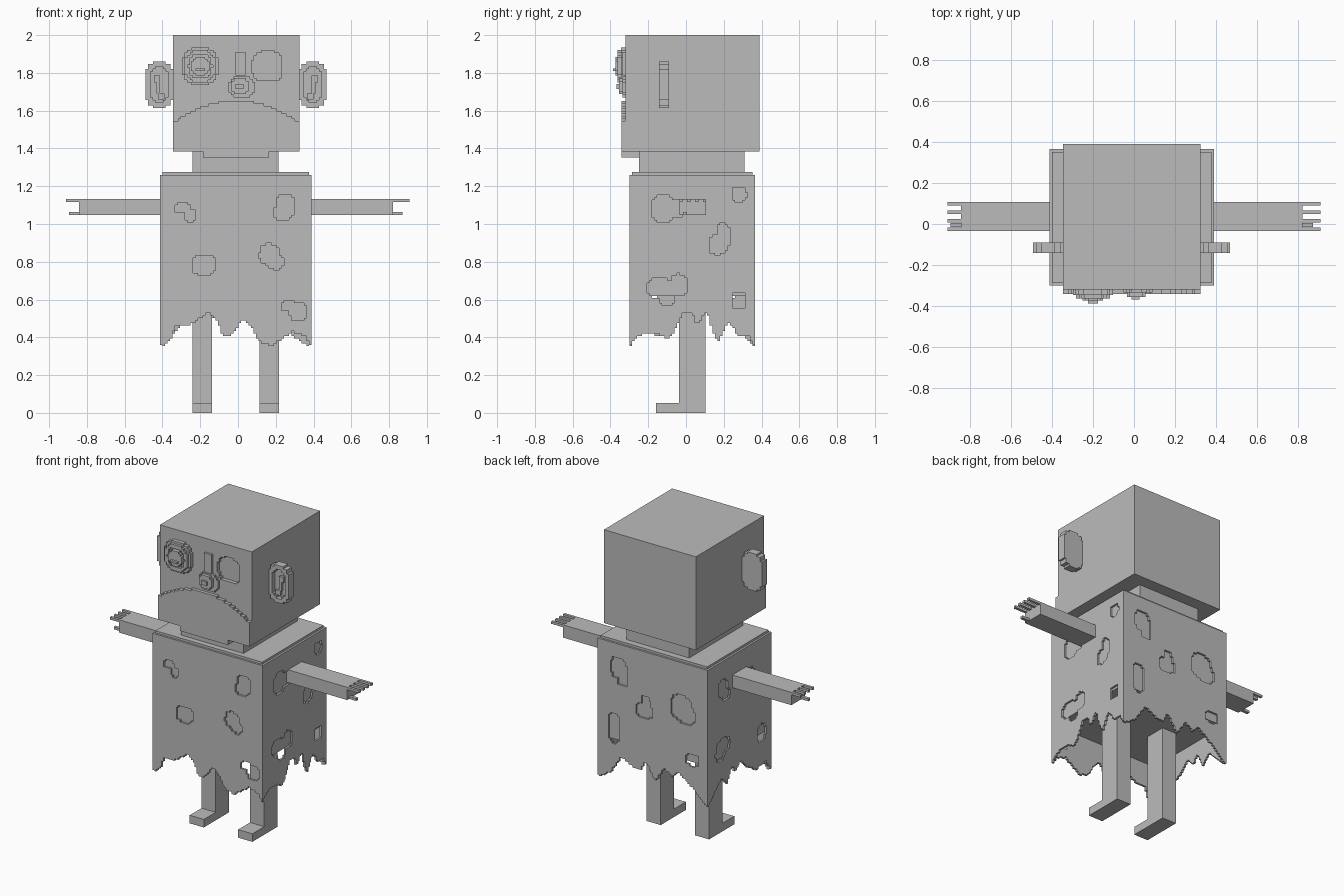
import bpy, bmesh
from mathutils import Vector

old = bpy.data.objects.get("Cube")
if old:
    bpy.data.objects.remove(old, do_unlink=True)

PIXEL = 0.0133
grey = bpy.data.materials.new("plain_grey")
grey.use_nodes = True
grey.diffuse_color = (0.5, 0.5, 0.5, 1)
grey.node_tree.nodes["Principled BSDF"].inputs["Base Color"].default_value = (0.5, 0.5, 0.5, 1)


def finish(name, bm):
    bmesh.ops.recalc_face_normals(bm, faces=bm.faces)
    mesh = bpy.data.meshes.new(name)
    bm.to_mesh(mesh)
    bm.free()
    mesh.materials.append(grey)
    obj = bpy.data.objects.new(name, mesh)
    bpy.context.collection.objects.link(obj)
    return obj


def box(name, xs, ys, zs):
    bm = bmesh.new()
    bmesh.ops.create_cube(bm, size=1)
    for v in bm.verts:
        v.co = Vector([r[0] if c < 0 else r[1] for c, r in zip(v.co, (xs, ys, zs))])
    return finish(name, bm)


def slab(name, axis, depth, us, vs, keep):
    """Sheet of square pixels, kept by a rule and extruded along an axis."""
    nu = max(1, round((us[1] - us[0]) / PIXEL))
    nv = max(1, round((vs[1] - vs[0]) / PIXEL))
    du, dv = (us[1] - us[0]) / nu, (vs[1] - vs[0]) / nv
    bm, grid = bmesh.new(), {}

    def corner(i, j):
        if (i, j) not in grid:
            u, v = us[0] + i * du, vs[0] + j * dv
            grid[i, j] = bm.verts.new((u, depth[0], v) if axis == "y" else (depth[0], u, v))
        return grid[i, j]

    for i in range(nu):
        for j in range(nv):
            if keep(us[0] + (i + 0.5) * du, vs[0] + (j + 0.5) * dv):
                bm.faces.new([corner(i, j), corner(i + 1, j), corner(i + 1, j + 1), corner(i, j + 1)])
    bmesh.ops.recalc_face_normals(bm, faces=bm.faces)
    out = bmesh.ops.extrude_face_region(bm, geom=bm.faces[:], use_keep_orig=True)
    move = depth[1] - depth[0]
    offset = (0, move, 0) if axis == "y" else (move, 0, 0)
    bmesh.ops.translate(bm, vec=offset, verts=[e for e in out["geom"] if isinstance(e, bmesh.types.BMVert)])
    bmesh.ops.recalc_face_normals(bm, faces=bm.faces)
    bmesh.ops.dissolve_limit(bm, angle_limit=0.01, verts=bm.verts, edges=bm.edges)
    return finish(name, bm)


def oval(cu, cv, ru, rv, power=2.4):
    return lambda u, v: (abs(u - cu) / ru) ** power + (abs(v - cv) / rv) ** power <= 1


def oval_slab(name, depth, cu, cv, ru, rv, inner=None, power=2.4):
    shape = oval(cu, cv, ru, rv, power)
    return slab(name, "y", depth, (cu - ru, cu + ru), (cv - rv, cv + rv),
                lambda u, v: shape(u, v) and not (inner and inner(u, v)))


def cloth(name, axis, depth, us, hem, holes):
    """Ragged cloth panel with a torn hem and worn holes."""
    tests = [oval(*h) for h in holes]

    def keep(u, v):
        for (a, za), (b, zb) in zip(hem, hem[1:]):
            if a <= u <= b and v < za + (zb - za) * (u - a) / (b - a):
                return False
        return not any(t(u, v) for t in tests)
    return slab(name, axis, depth, us, (0.355, 1.26), keep)


# Torso and neck
box("torso", (-0.40, 0.377), (-0.287, 0.352), (0.62, 1.275))
box("neck", (-0.24, 0.215), (-0.25, 0.31), (1.27, 1.39))

# Torn cloth panels
front_hem = [(-0.41, .35), (-.36, .38), (-.33, .46), (-.24, .47), (-.16, .53), (-.11, .49), (-.09, .43),
             (-.055, .40), (0, .46), (.03, .49), (.08, .44), (.11, .38), (.18, .355), (.24, .40),
             (.29, .43), (.36, .41), (.38, .35)]
back_hem = [(-.41, .35), (-.32, .44), (-.27, .48), (-.2, .53), (-.15, .49), (-.1, .53), (-.03, .43),
            (.04, .54), (.08, .47), (.13, .48), (.22, .52), (.29, .41), (.38, .35)]
left_hem = [(-.31, .35), (-.25, .41), (-.18, .43), (-.09, .39), (-.05, .45), (-.01, .53), (.03, .53),
            (.06, .46), (.11, .54), (.15, .41), (.17, .38), (.22, .48), (.28, .41), (.33, .41), (.37, .35)]
right_hem = [(-.31, .35), (-.24, .43), (-.15, .41), (-.05, .47), (.02, .54), (.07, .48), (.11, .54),
             (.16, .43), (.22, .5), (.29, .42), (.37, .35)]
cloth("cloth_front", "y", (-.30, -.287), (-.40, .377), front_hem,
      [(-.295, 1.085, .04, .03), (-.25, 1.045, .03, .035), (.25, 1.09, .05, .065), (.22, 1.06, .035, .04),
       (-.18, .785, .065, .055), (.165, .84, .05, .055), (.2, .80, .04, .04),
       (.27, .565, .04, .03), (.32, .535, .045, .05)])
cloth("cloth_back", "y", (.352, .365), (-.40, .377), back_hem,
      [(.24, 1.1, .06, .07), (.21, 1.04, .04, .05), (.27, .70, .045, .1), (.05, .87, .065, .05),
       (.04, .92, .035, .05), (-.22, .96, .08, .085), (-.25, .92, .07, .06), (-.3, .64, .05, .04)])
cloth("cloth_left", "x", (.377, .39), (-.287, .352), left_hem,
      [(-.12, 1.08, .06, .075), (-.06, 1.08, .06, .05), (.28, 1.155, .04, .04), (.195, .93, .035, .075),
       (.17, .89, .05, .05), (-.14, .66, .065, .055), (-.04, .675, .045, .06), (-.1, .6, .045, .03),
       (.28, .595, .038, .045)])
cloth("cloth_right", "x", (-.413, -.40), (-.287, .352), right_hem,
      [(.2, 1.08, .05, .06), (.17, 1.03, .04, .04), (-.09, 1.04, .04, .07), (-.2, .635, .045, .06),
       (.2, .70, .07, .05), (.23, .66, .05, .05)])
# Cloth corner strips
for side, xs in (("left", (.377, .39)), ("right", (-.413, -.40))):
    box("cloth_corner_front_" + side, xs, (-.30, -.287), (.36, 1.26))
    box("cloth_corner_back_" + side, xs, (.352, .365), (.36, 1.26))

# Head with a hollow left eye socket in its face
socket = oval(.155, 1.835, .08, .08, 3)
box("head", (-.345, .325), (-.295, .39), (1.385, 2))
slab("face", "y", (-.32, -.295), (-.345, .325), (1.385, 2), lambda u, v: not socket(u, v))

# Large right eye in stepped rings
eye = (-.2, 1.835)
oval_slab("eye_rim", (-.345, -.32), *eye, .097, .1)
oval_slab("eye_ring", (-.362, -.345), *eye, .082, .085, oval(*eye, .062, .062))
oval_slab("eye_ball", (-.372, -.345), *eye, .05, .05)
box("pupil", (-.225, -.175), (-.387, -.372), (1.81, 1.823))

# Nose
box("nose_bridge", (-.013, .04), (-.335, -.32), (1.785, 1.91))
oval_slab("nose_base", (-.335, -.32), .02, 1.725, .07, .056)
oval_slab("nose_middle", (-.355, -.335), .01, 1.73, .045, .042)
box("nose_tip", (-.012, .028), (-.368, -.355), (1.715, 1.74))

# Arched jaw and chin
slab("jaw", "y", (-.342, -.32), (-.345, .325), (1.385, 1.65),
     lambda u, v: v < 1.652 - 0.115 * (abs(u + .01) / .335) ** 2)
box("chin", (-.185, .165), (-.342, -.25), (1.352, 1.385))

# Ears
for side, cx, sign in (("left", .395, 1), ("right", -.418, -1)):
    oval_slab("ear_" + side, (-.115, -.09), cx, 1.738, .073, .123, power=3)
    oval_slab("ear_rim_" + side, (-.142, -.115), cx, 1.738, .073, .123, oval(cx, 1.738, .045, .092, 3), 3)
    box("ear_curl_top_" + side, sorted((cx - sign * .005, cx + sign * .028)), (-.13, -.115), (1.75, 1.785))
    box("ear_curl_" + side, sorted((cx - sign * .005, cx + sign * .014)), (-.13, -.115), (1.69, 1.75))
    box("ear_curl_bottom_" + side, sorted((cx - sign * .03, cx + sign * .005)), (-.13, -.115), (1.66, 1.69))

# Arms, fingers, legs and feet
for side, shoulder, palm, tip, thumb, leg in (("left", .37, .82, .908, .872, (.113, .217)),
                                              ("right", -.39, -.843, -.91, -.895, (-.24, -.137))):
    box("arm_" + side, sorted((shoulder, palm)), (-.035, .107), (1.048, 1.132))
    for i in range(4):
        y = -.035 + i * .0415
        box(f"finger_{side}_{i + 1}", sorted((palm, tip)), (y, y + .0175), (1.116, 1.132))
    box("thumb_" + side, sorted((palm, thumb)), (-.015, .005), (1.048, 1.064))
    box("leg_" + side, leg, (-.037, .102), (0, .63))
    box("foot_" + side, leg, (-.16, -.037), (0, .053))
